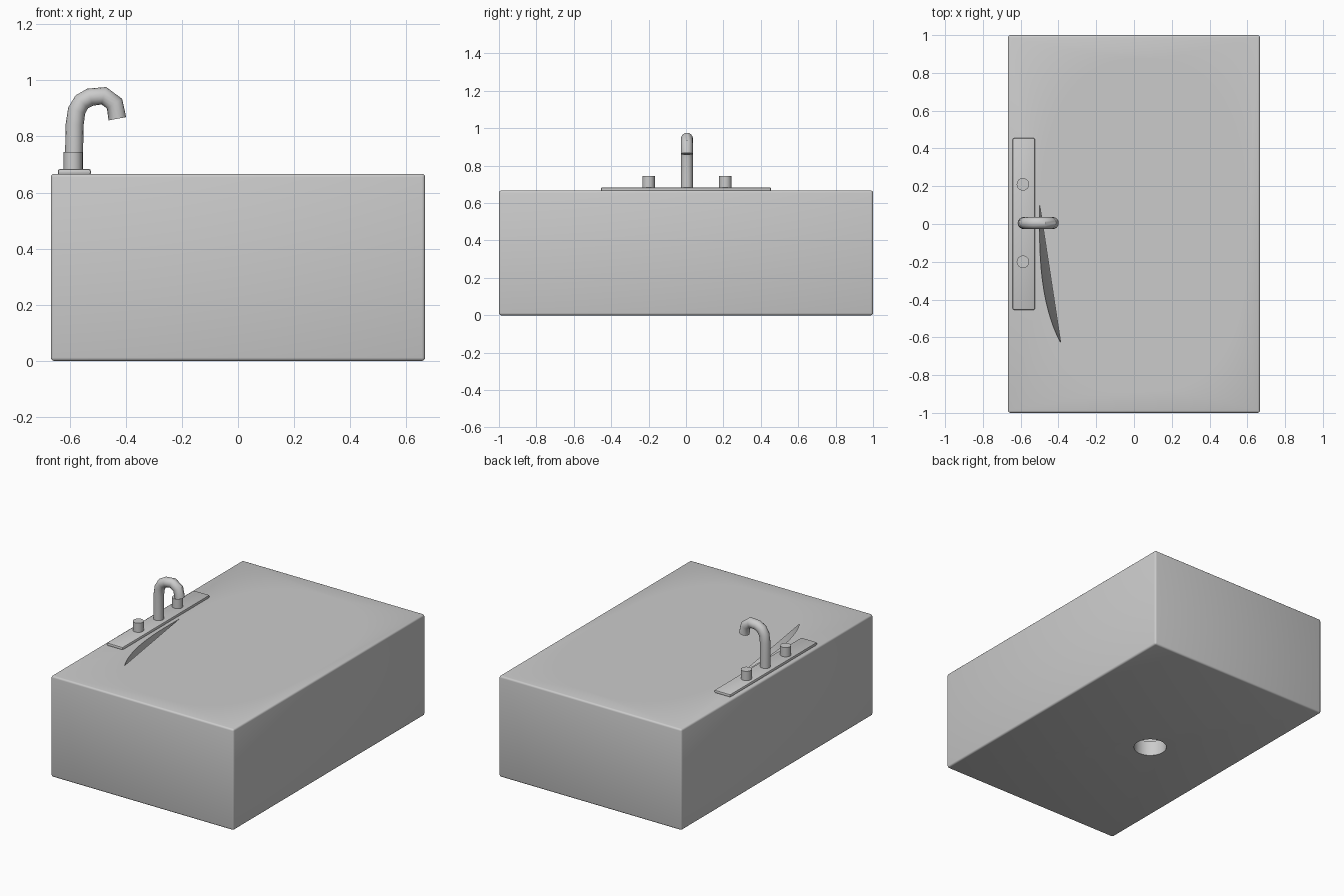
import bpy, bmesh, math

if "Cube" in bpy.data.objects:
    bpy.data.objects.remove(bpy.data.objects["Cube"])

H = 0.667
CX, A, B, N = 0.05, 0.55, 0.88, 2.5


def new_object(name, bm):
    bmesh.ops.recalc_face_normals(bm, faces=bm.faces)
    me = bpy.data.meshes.new(name)
    bm.to_mesh(me)
    bm.free()
    ob = bpy.data.objects.new(name, me)
    bpy.context.collection.objects.link(ob)
    return ob


def select(ob):
    bpy.ops.object.select_all(action='DESELECT')
    ob.select_set(True)
    bpy.context.view_layer.objects.active = ob


def smooth(ob, angle=35):
    select(ob)
    bpy.ops.object.shade_smooth_by_angle(angle=math.radians(angle))


def box(name, x0, x1, y, z0, z1, bevel, segments=3):
    bm = bmesh.new()
    bmesh.ops.create_cube(bm, size=1)
    for v in bm.verts:
        v.co = ((x0 + x1) / 2 + v.co.x * (x1 - x0), v.co.y * 2 * y,
                (z0 + z1) / 2 + v.co.z * (z1 - z0))
    bmesh.ops.bevel(bm, geom=bm.edges[:], offset=bevel, segments=segments,
                    profile=0.5, affect='EDGES')
    return new_object(name, bm)


def cylinder(name, x, y, z0, z1, r, segs=32):
    bpy.ops.mesh.primitive_cylinder_add(vertices=segs, radius=r, depth=z1 - z0,
                                        location=(x, y, (z0 + z1) / 2))
    ob = bpy.context.object
    ob.name = name
    return ob


def oval(scale, count=96):
    pts = []
    for i in range(count):
        t = 2 * math.pi * i / count
        c, s = math.cos(t), math.sin(t)
        pts.append((CX + scale * A * math.copysign(abs(c) ** (2 / N), c),
                    scale * B * math.copysign(abs(s) ** (2 / N), s)))
    return pts


def cut(ob, cutter):
    m = ob.modifiers.new("cut", 'BOOLEAN')
    m.operation = 'DIFFERENCE'
    m.solver = 'EXACT'
    m.object = cutter
    select(ob)
    bpy.ops.object.modifier_apply(modifier=m.name)
    bpy.data.objects.remove(cutter)


# Sink block
block = box("sink_block", -0.667, 0.667, 1.0, 0, H, 0.012)

# Hollow bowl under the top surface
bm = bmesh.new()
rings = []
for sc, z in [(1, 0.75), (1, H), (0.96, 0.4), (0.9, 0.22), (0.8, 0.13), (0.6, 0.1)]:
    rings.append([bm.verts.new((x, y, z)) for x, y in oval(sc)])
for r0, r1 in zip(rings, rings[1:]):
    for i in range(len(r0)):
        j = (i + 1) % len(r0)
        bm.faces.new((r0[i], r0[j], r1[j], r1[i]))
bm.faces.new(rings[0])
bm.faces.new(rings[-1])
cut(block, new_object("bowl_cutter", bm))

# Drain hole
cut(block, cylinder("drain_cutter", -0.13, 0, -0.1, 0.2, 0.1))
smooth(block)

# Flat cover over the bowl, leaving a thin crescent slot open
bm = bmesh.new()
keep = [(x, y) for x, y in oval(1) if not (x < -0.37 and -0.63 < y < 0.05)]
bm.faces.new([bm.verts.new((x, y, H)) for x, y in keep])
cover = new_object("bowl_cover", bm)
if cover.data.polygons[0].normal.z < 0:
    cover.data.flip_normals()

# Tap plate and handles
smooth(box("tap_plate", -0.642, -0.524, 0.455, H - 0.005, 0.684, 0.008, 2))
for name, y in (("left_handle", -0.2), ("right_handle", 0.21)):
    smooth(cylinder(name, -0.588, y, 0.675, 0.745, 0.033))

# Curved spout
path = [(-0.584, 0.675), (-0.584, 0.75), (-0.582, 0.843), (-0.575, 0.892),
        (-0.557, 0.923), (-0.527, 0.94), (-0.478, 0.945), (-0.44, 0.917),
        (-0.43, 0.863)]
cu = bpy.data.curves.new("spout", 'CURVE')
cu.dimensions = '3D'
cu.bevel_depth = 0.032
cu.bevel_resolution = 6
cu.use_fill_caps = True
sp = cu.splines.new('POLY')
sp.points.add(len(path) - 1)
for p, (x, z) in zip(sp.points, path):
    p.co = (x, 0.005, z, 1)
spout = bpy.data.objects.new("spout", cu)
bpy.context.collection.objects.link(spout)
select(spout)
bpy.ops.object.convert(target='MESH')
smooth(bpy.context.object, 40)
